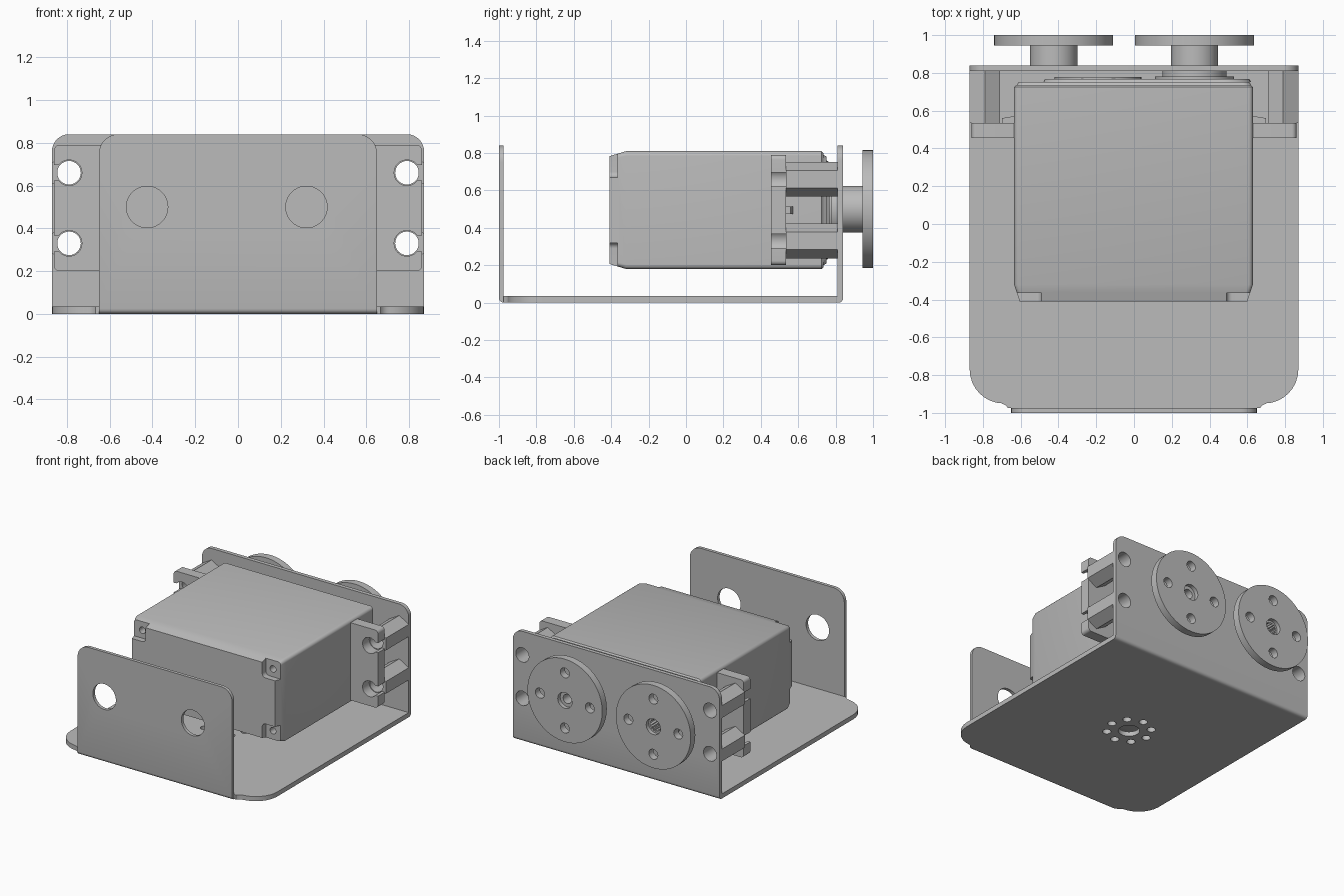
import bpy, bmesh
from math import sin, cos, pi, radians

cube = bpy.data.objects.get("Cube")
if cube:
    bpy.data.objects.remove(cube, do_unlink=True)

grey = bpy.data.materials.new("light grey")
grey.use_nodes = True
grey.diffuse_color = (0.5, 0.5, 0.5, 1)
grey.node_tree.nodes["Principled BSDF"].inputs["Base Color"].default_value = grey.diffuse_color


# ---- outlines -------------------------------------------------------------
def circle(cx, cy, r, n=40, turn=0.0):
    return [(cx + r * cos(turn + 2 * pi * i / n), cy + r * sin(turn + 2 * pi * i / n))
            for i in range(n)]


def arc(cx, cy, r, start, end, n=8):
    return [(cx + r * cos(radians(start + (end - start) * i / n)),
             cy + r * sin(radians(start + (end - start) * i / n))) for i in range(n + 1)]


def rect(x0, y0, x1, y1, low=0.0, high=0.0):
    """Rectangle with rounded low and high corners, counter-clockwise."""
    pts = []
    for x, y, sx, sy, r, a in ((x0, y0, 1, 1, low, 180), (x1, y0, -1, 1, low, 270),
                               (x1, y1, -1, -1, high, 0), (x0, y1, 1, -1, high, 90)):
        pts += arc(x + sx * r, y + sy * r, r, a, a + 90) if r else [(x, y)]
    return pts


# ---- solids ---------------------------------------------------------------
def place(axis, p, t):
    return {"X": (t, p[0], p[1]), "Y": (p[0], t, p[1]), "Z": (p[0], p[1], t)}[axis]


def add_loft(bm, axis, sections):
    """Closed solid through (position, outline) sections along an axis."""
    rings = [[bm.verts.new(place(axis, p, t)) for p in pts] for t, pts in sections]
    faces = [bm.faces.new(rings[0]), bm.faces.new(rings[-1])]
    for a, b in zip(rings, rings[1:]):
        for i in range(len(a)):
            j = (i + 1) % len(a)
            faces.append(bm.faces.new((a[i], a[j], b[j], b[i])))
    bmesh.ops.recalc_face_normals(bm, faces=faces)


def make(name, axis, *solids, bend=None):
    bm = bmesh.new()
    for sections in solids:
        add_loft(bm, axis, sections)
    if bend:
        edges = [e for e in bm.edges if all(bend(v.co) for v in e.verts)]
        bmesh.ops.bevel(bm, geom=edges, offset=0.025, segments=4, profile=0.5, affect="EDGES")
    mesh = bpy.data.meshes.new(name)
    bm.to_mesh(mesh)
    bm.free()
    mesh.materials.append(grey)
    obj = bpy.data.objects.new(name, mesh)
    bpy.context.collection.objects.link(obj)
    return obj


def select(obj):
    bpy.ops.object.select_all(action="DESELECT")
    obj.select_set(True)
    bpy.context.view_layer.objects.active = obj


def cut(obj, axis, *solids):
    """Remove the solids from the object."""
    cutter = make("cutter", axis, *solids)
    cutter.hide_render = True
    mod = obj.modifiers.new("holes", "BOOLEAN")
    mod.operation, mod.solver, mod.object = "DIFFERENCE", "EXACT", cutter
    select(obj)
    bpy.ops.object.modifier_apply(modifier=mod.name)
    bpy.data.objects.remove(cutter, do_unlink=True)


def span(lo, hi, outline):
    return [(lo, outline), (hi, outline)]


HORN_X = (-0.425, 0.32)
AXLE_Z = 0.5
BOLT_X, BOLT_Z = 0.79, (0.33, 0.66)

# ---- sheet metal bracket --------------------------------------------------
right_edge = ([(0.65, -0.975)] + arc(0.71, -1.0, 0.05, 150, 90, 4)
              + arc(0.69, -0.77, 0.18, 270, 360) + [(0.87, 0.812)])
base = make("bracket_base", "Z",
            span(0, 0.035, right_edge + [(-x, y) for x, y in reversed(right_edge)]))
holes = [span(-0.1, 0.1, circle(-0.03, -0.09, 0.075))]
holes += [span(-0.1, 0.1, circle(x, y, 0.03, 20)) for x, y in circle(-0.03, -0.09, 0.155, 8)]
cut(base, "Z", *holes)

front = make("bracket_front_flange", "Y",
             span(-1.0, -0.975, rect(-0.65, 0, 0.65, 0.84, 0, 0.09)),
             bend=lambda c: c.y < -0.99 and c.z < 0.01)
cut(front, "Y", *[span(-1.1, -0.9, circle(x, AXLE_Z, 0.097)) for x in HORN_X])

back = make("bracket_back_flange", "Y",
            span(0.81, 0.84, rect(-0.87, 0, 0.87, 0.84, 0, 0.08)),
            bend=lambda c: c.y > 0.83 and c.z < 0.01)
cut(back, "Y", *[span(0.7, 0.9, circle(s * BOLT_X, z, 0.055, 32))
                 for s in (-1, 1) for z in BOLT_Z])

# ---- servo housing --------------------------------------------------------
body = make("servo_body", "Y", [
    (-0.41, rect(-0.605, 0.207, 0.6, 0.783, 0.02, 0.02)),
    (-0.32, rect(-0.635, 0.18, 0.63, 0.81, 0.025, 0.025)),
    (0.725, rect(-0.635, 0.18, 0.63, 0.81, 0.025, 0.025)),
    (0.735, rect(-0.625, 0.19, 0.62, 0.8, 0.025, 0.025))])
pockets, screws = [], []
for s in (-1, 1):
    for t in (-1, 1):
        x0, x1 = sorted((s * 0.49, s * 0.68))
        z0, z1 = sorted((0.495 + t * 0.175, 0.495 + t * 0.35))
        pockets.append(span(-0.5, -0.365, rect(x0, z0, x1, z1, 0.03, 0.03)))
        screws.append(span(-0.45, -0.31, circle(s * 0.55, 0.495 + t * 0.235, 0.025, 20)))
cut(body, "Y", *pockets)
cut(body, "Y", *screws)

make("servo_lid", "Y", [
    (0.735, rect(-0.62, 0.2, 0.62, 0.79, 0.04, 0.04)),
    (0.752, rect(-0.61, 0.21, 0.61, 0.78, 0.04, 0.04))])
make("gearbox_cover", "Y", [
    (0.752, rect(-0.48, 0.23, 0.62, 0.76, 0.15, 0.15)),
    (0.768, rect(-0.47, 0.24, 0.61, 0.75, 0.15, 0.15))])
make("gearbox_cap", "Y", span(0.768, 0.778, rect(-0.42, 0.27, 0.04, 0.73, 0.2, 0.2)))
make("output_boss", "Y",
     [(0.768, circle(0.32, AXLE_Z, 0.21)), (0.78, circle(0.32, AXLE_Z, 0.21)),
      (0.78, circle(0.32, AXLE_Z, 0.17)), (0.81, circle(0.32, AXLE_Z, 0.17))])

# ---- mounting ears, ribs and hexagonal spacers ----------------------------
for side, s in (("left", 1), ("right", -1)):
    x0, x1 = sorted((s * 0.6, s * 0.86))
    ear = make(side + "_mounting_ear", "Y", span(0.455, 0.535, rect(x0, 0.2, x1, 0.79, 0.025, 0.025)))
    x0, x1 = sorted((s * BOLT_X, s * 0.9))
    cut(ear, "Y", *[span(0.4, 0.6, rect(x0, z - 0.037, x1, z + 0.037)) for z in BOLT_Z])
    cut(ear, "Y", *[span(0.4, 0.6, circle(s * BOLT_X, z, 0.06, 32)) for z in BOLT_Z])
    make(side + "_ear_rib", "Z", span(0.475, 0.515, [
        (s * 0.6, 0.535), (s * 0.7, 0.535), (s * 0.7, 0.56), (s * 0.6, 0.577)]))
    for level, z in zip(("lower", "upper"), BOLT_Z):
        spacer = make(f"{side}_{level}_spacer", "Y",
                      span(0.535, 0.81, circle(s * BOLT_X, z, 0.093, 6, pi / 2)))
        cut(spacer, "Y", span(0.4, 0.9, circle(s * BOLT_X, z, 0.055, 32)))

# ---- round horns on the back ----------------------------------------------
for name, x in zip(("idler", "drive"), HORN_X):
    horn = make(name + "_horn", "Y", [
        (0.84, circle(x, AXLE_Z, 0.125, 64)), (0.945, circle(x, AXLE_Z, 0.125, 64)),
        (0.945, circle(x, AXLE_Z, 0.315, 64)), (1.0, circle(x, AXLE_Z, 0.315, 64))])
    cut(horn, "Y", span(0.97, 1.1, circle(x, AXLE_Z, 0.06, 32)),
        *[span(0.9, 1.1, circle(px, pz, 0.038, 24)) for px, pz in circle(x, AXLE_Z, 0.21, 4)])
    if name == "idler":     # toothed bore
        bore = [(x + r * cos(pi * i / 16), AXLE_Z + r * sin(pi * i / 16))
                for i, r in enumerate((0.05, 0.04) * 16)]
    else:
        bore = circle(x, AXLE_Z, 0.035, 24)
    cut(horn, "Y", span(0.87, 1.1, bore))

# ---- shading --------------------------------------------------------------
for obj in [o for o in bpy.context.scene.objects if o.type == "MESH"]:
    select(obj)
    bpy.ops.object.shade_smooth_by_angle(angle=radians(30))
